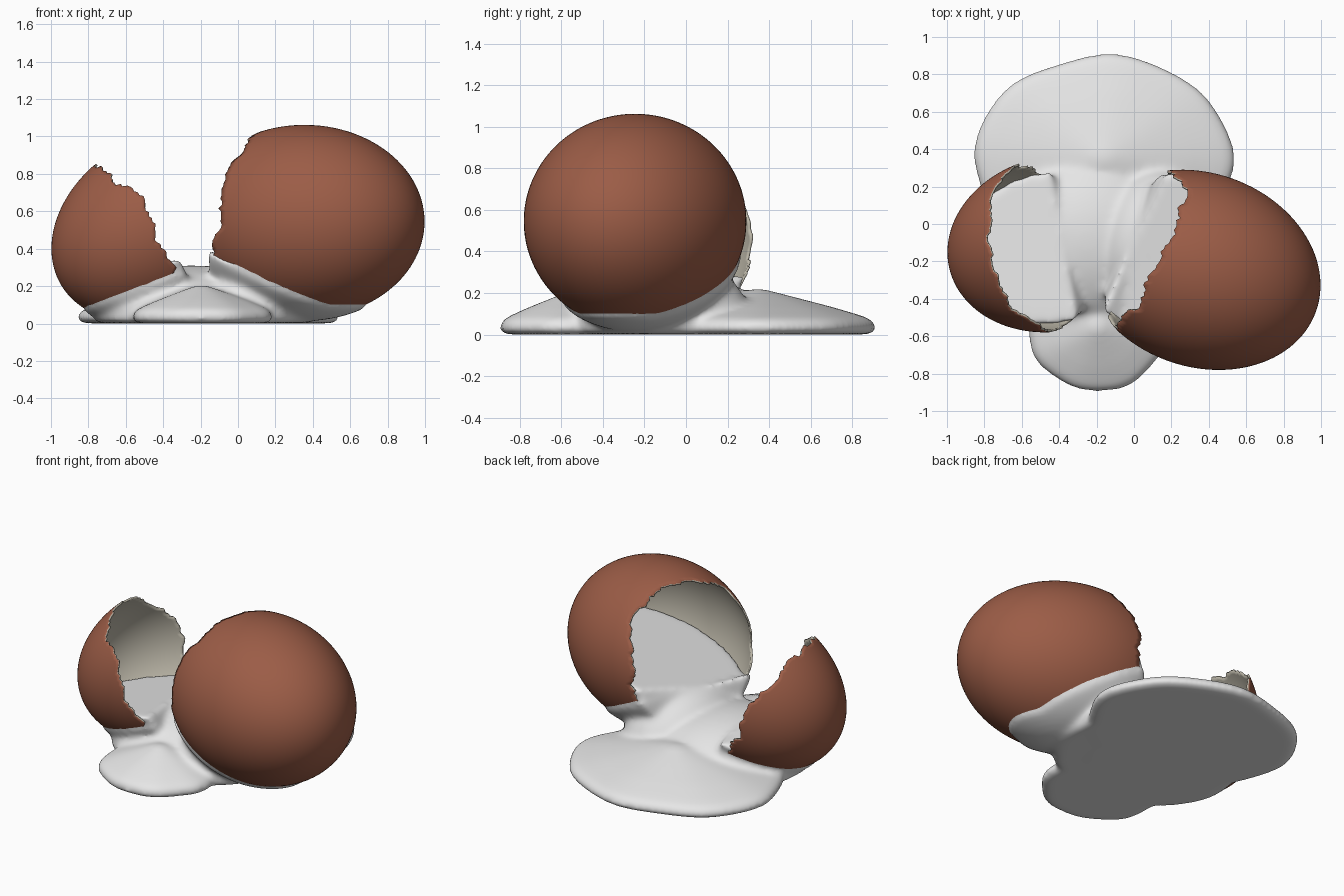
import bpy, bmesh, math, random
from mathutils import Vector, Matrix

if "Cube" in bpy.data.objects:
    bpy.data.objects.remove(bpy.data.objects["Cube"])

random.seed(4)


def material(name, rgb):
    m = bpy.data.materials.new(name)
    m.diffuse_color = (*rgb, 1)
    m.use_nodes = True
    m.node_tree.nodes["Principled BSDF"].inputs["Base Color"].default_value = m.diffuse_color
    return m


brown = material("brown_shell", (0.33, 0.108, 0.062))
lining = material("pale_shell_lining", (0.50, 0.47, 0.39))
white = material("egg_white", (0.79, 0.79, 0.79))


def make_object(name, bm, mats):
    mesh = bpy.data.meshes.new(name)
    bm.to_mesh(mesh)
    bm.free()
    for m in mats:
        mesh.materials.append(m)
    for p in mesh.polygons:
        p.use_smooth = True
    ob = bpy.data.objects.new(name, mesh)
    bpy.context.collection.objects.link(ob)
    return ob


class Egg:
    """Ellipsoid with its long axis from the opening towards the closed tip."""

    def __init__(self, centre, axis, length, radius, normal, cut):
        self.c, self.d = Vector(centre), Vector(axis).normalized()
        self.n, self.cut = Vector(normal).normalized(), cut  # rim plane, n points to the tip
        self.u = self.d.cross(Vector((0, 0, 1))).normalized()
        self.v = self.d.cross(self.u)
        self.l, self.r = length, radius

    def point(self, phi, th):
        s = self.r * math.sin(phi)
        return (self.c + self.d * (self.l * math.cos(phi))
                + self.u * (s * math.cos(th)) + self.v * (s * math.sin(th)))

    def matrix(self, k):
        rot = Matrix((self.u, self.v, self.d)).transposed().to_4x4()
        return (Matrix.Translation(self.c) @ rot
                @ Matrix.Diagonal((self.r + k, self.r + k, self.l + k, 1)))


big = Egg((0.355, -0.245, 0.545), (0.94, -0.342, 0), 0.657, 0.517, (0.9, -0.37, -0.235), -0.322)
small = Egg((-0.42, -0.105, 0.525), (-0.83, -0.19, -0.52), 0.62, 0.468, (-0.83, -0.19, -0.52), 0.125)


# Broken shells: rings from the tip out to a jagged rim
def shell(name, egg, seg=160, rings=36):
    waves = [(k, random.uniform(0, 6.28), 0.035 / k ** 0.6) for k in (3, 5, 8, 13, 21)]
    bm = bmesh.new()
    tip = bm.verts.new(egg.point(0, 0))
    cols = []
    for i in range(seg):
        th = 2 * math.pi * i / seg
        jag = sum(a * math.sin(k * th + p) for k, p, a in waves) + random.uniform(-0.01, 0.01)
        phi = 0.5
        while phi < 3 and egg.n.dot(egg.point(phi, th) - egg.c) > egg.cut + jag:
            phi += 0.005
        cols.append([bm.verts.new(egg.point(phi * j / rings, th)) for j in range(1, rings + 1)])
    for i in range(seg):
        a, b = cols[i], cols[(i + 1) % seg]
        bm.faces.new((tip, a[0], b[0]))
        for j in range(rings - 1):
            bm.faces.new((a[j], a[j + 1], b[j + 1], b[j]))
    bm.normal_update()
    for f in bm.faces:
        if f.normal.dot(f.calc_center_median() - egg.c) < 0:
            f.normal_flip()
    ob = make_object(name, bm, [brown, lining])
    mod = ob.modifiers.new("thickness", 'SOLIDIFY')
    mod.thickness, mod.offset = 0.012, -1
    mod.material_offset = mod.material_offset_rim = 1


shell("large_shell_half", big)
shell("small_shell_half", small)

# Egg white: overlapping solids merged by a voxel remesh
pool = bmesh.new()


def add_to_pool(bm):
    bmesh.ops.recalc_face_normals(bm, faces=bm.faces)
    mesh = bpy.data.meshes.new("temp")
    bm.to_mesh(mesh)
    bm.free()
    pool.from_mesh(mesh)
    bpy.data.meshes.remove(mesh)


def blob(matrix, cuts):
    """Ellipsoid cut by planes given as (point, outward normal)."""
    bm = bmesh.new()
    bmesh.ops.create_uvsphere(bm, u_segments=64, v_segments=40, radius=1, matrix=matrix)
    for co, no in cuts + [((0, 0, 0.003), (0, 0, -1))]:
        bmesh.ops.bisect_plane(bm, geom=bm.verts[:] + bm.edges[:] + bm.faces[:],
                               plane_co=co, plane_no=no, clear_outer=True)
        bmesh.ops.holes_fill(bm, edges=bm.edges[:], sides=0)
    add_to_pool(bm)


def puddle(cx, cy, rx, ry, h, seed):
    prof = [(0.05, .22), (0.18, .2), (0.35, .175), (0.64, .132), (0.85, .097), (0.95, .078),
            (0.99, .06), (1.01, .035), (1, .015), (0.97, .001)]
    bm = bmesh.new()
    rows = []
    for r, z in prof:
        row = []
        for i in range(96):
            t = 2 * math.pi * i / 96
            w = r * (1 + 0.012 * math.sin(5 * t + seed) + 0.01 * math.sin(8 * t + 2 * seed))
            row.append(bm.verts.new((cx + rx * w * math.cos(t), cy + ry * w * math.sin(t), z * h if z > .04 else z)))
        rows.append(row)
    for a, b in zip(rows, rows[1:]):
        for i in range(96):
            k = (i + 1) % 96
            bm.faces.new((a[i], b[i], b[k], a[k]))
    bm.faces.new(rows[0])
    bm.faces.new(rows[-1])
    add_to_pool(bm)


puddle(-0.165, 0.345, 0.69, 0.555, 1.0, 1)     # back lobe
puddle(-0.195, -0.55, 0.375, 0.345, 0.95, 2)   # front lobe
puddle(-0.27, -0.1, 0.46, 0.42, 1.0, 3)        # middle


def mound(x, y, z, rx, ry, rz, turn=0):
    blob(Matrix.Translation((x, y, z)) @ Matrix.Rotation(math.radians(turn), 4, 'Z')
         @ Matrix.Diagonal((rx, ry, rz, 1)), [])


mound(-0.25, -0.09, 0.02, 0.52, 0.49, 0.29)          # bridge between the shells
mound(0.08, -0.12, 0.04, 0.32, 0.44, 0.36, -13)      # slope up to the large shell


def rim_cut(egg, margin):
    return (egg.c + egg.n * (egg.cut - margin), -egg.n)


# white inside each shell
blob(big.matrix(-0.006), [((0, -0.3, 0.375), (-0.22, -0.1, 1)), rim_cut(big, 0.02)])
blob(small.matrix(-0.006), [((-0.4, 0, 0.305), (-0.15, 0.05, 1)), rim_cut(small, 0.05)])
# white clinging to the outside of each shell
rim = big.c + big.n * big.cut
blob(big.matrix(0.016), [((rim.x, rim.y, 0.35), (0.5 * 0.926, -0.5 * 0.377, 1)), rim_cut(big, 0.03)])
blob(big.matrix(0.016), [((0, 0, 0.085), (0, 0, 1))])
blob(small.matrix(0.016), [((-0.32, 0, 0.26), (-0.38, 0, 1)), rim_cut(small, 0.03)])

egg_white = make_object("egg_white", pool, [white])
rm = egg_white.modifiers.new("merge", 'REMESH')
rm.mode, rm.voxel_size, rm.use_smooth_shade = 'VOXEL', 0.014, True
sm = egg_white.modifiers.new("soften", 'SMOOTH')
sm.factor, sm.iterations = 0.5, 32
